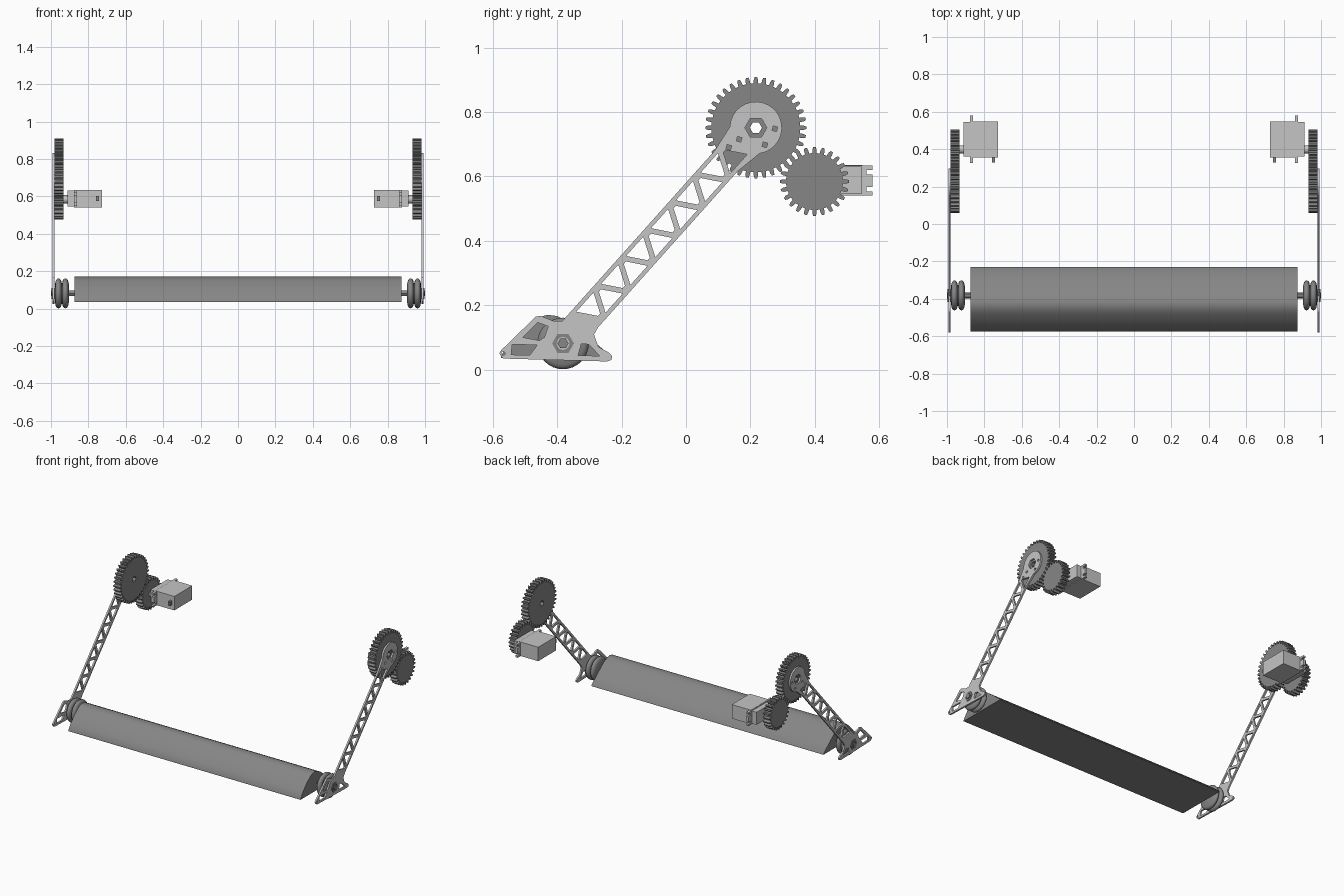
import bpy, bmesh, math
from mathutils import Matrix, Vector

if "Cube" in bpy.data.objects:
    bpy.data.objects.remove(bpy.data.objects["Cube"])


def material(name, v):
    m = bpy.data.materials.new(name)
    m.use_nodes = True
    m.diffuse_color = (v, v, v, 1)
    m.node_tree.nodes["Principled BSDF"].inputs["Base Color"].default_value = (v, v, v, 1)
    return m


LIGHT = material("light grey", 0.56)
DARK = material("dark grey", 0.24)
TO_SIDE = Matrix(((0, 0, 1), (1, 0, 0), (0, 1, 0))).to_4x4()  # profile (u, v) -> (y, z)


def finish(name, mesh, mat, smooth=False):
    bm = bmesh.new()
    bm.from_mesh(mesh)
    bmesh.ops.remove_doubles(bm, verts=bm.verts, dist=0.00005)
    bmesh.ops.recalc_face_normals(bm, faces=bm.faces)
    bm.to_mesh(mesh)
    bm.free()
    mesh.materials.clear()
    mesh.materials.append(mat)
    if smooth:
        mesh.shade_smooth()
        mesh.set_sharp_from_angle(angle=math.radians(35))
    else:
        mesh.shade_flat()
    obj = bpy.data.objects.new(name, mesh)
    bpy.context.scene.collection.objects.link(obj)
    return obj


def plate(name, outline, x0, x1, mat, holes=(), smooth=False):
    """Extrude a (y, z) outline with holes between two x positions."""
    cu = bpy.data.curves.new(name, "CURVE")
    cu.dimensions = "2D"
    cu.fill_mode = "BOTH"
    cu.extrude = abs(x1 - x0) / 2
    for pts in (outline, *holes):
        sp = cu.splines.new("POLY")
        sp.points.add(len(pts) - 1)
        for p, (u, v) in zip(sp.points, pts):
            p.co = (u, v, 0, 1)
        sp.use_cyclic_u = True
    tmp = bpy.data.objects.new(name + "_curve", cu)
    bpy.context.scene.collection.objects.link(tmp)
    dg = bpy.context.evaluated_depsgraph_get()
    mesh = bpy.data.meshes.new_from_object(tmp.evaluated_get(dg))
    bpy.data.objects.remove(tmp)
    mesh.transform(Matrix.Translation(((x0 + x1) / 2, 0, 0)) @ TO_SIDE)
    return finish(name, mesh, mat, smooth)


def ring(c, r, n, turn=0.0):
    return [(c[0] + r * math.cos(turn + math.tau * i / n),
             c[1] + r * math.sin(turn + math.tau * i / n)) for i in range(n)]


def rect(y0, y1, z0, z1):
    return [(y0, z0), (y1, z0), (y1, z1), (y0, z1)]


def lathe(name, profile, c, mat):
    """Turn an (x, radius) profile round an x axis through c."""
    bm = bmesh.new()
    vs = [bm.verts.new((x, c[0], c[1] + r)) for x, r in profile]
    es = [bm.edges.new(pair) for pair in zip(vs, vs[1:])]
    bmesh.ops.spin(bm, geom=vs + es, cent=(0, *c), axis=(1, 0, 0),
                   angle=math.tau, steps=32)
    mesh = bpy.data.meshes.new(name)
    bm.to_mesh(mesh)
    bm.free()
    return finish(name, mesh, mat, True)


def gear(teeth, c, module):
    """Gear outline with tapered teeth."""
    pitch, outer, root = (module * (teeth / 2 + k) for k in (0, 1, -1.3))
    step = math.tau / teeth
    pts = []
    for i in range(teeth):
        for r, k in ((root, -.29), (pitch, -.25), (outer, -.14),
                     (outer, .14), (pitch, .25), (root, .29)):
            a = (i + k) * step
            pts.append((c[0] + r * math.cos(a), c[1] + r * math.sin(a)))
    return pts


AXLE = (-.382, .081)
HEAD = (.217, .751)
PINION = (.399, .584)
LENGTH = math.dist(AXLE, HEAD)
D = ((Vector(HEAD) - Vector(AXLE)) / LENGTH)


def along(s, n):
    """Point s along the arm and n to its lower side."""
    return (AXLE[0] + s * D.x + n * D.y, AXLE[1] + s * D.y - n * D.x)


# Arm outline: pointed foot, straight beam, round head
HALF = .048
arm = [(-.575, .042), (-.567, .034), (-.245, .025), (-.232, .030), (-.23, .042),
       (-.24, .053), (-.272, .070), along(.085, .053), along(.11, HALF), along(.76, HALF)]
for i in range(21):
    a = math.radians(130 - 13 * i)
    arm.append(along(LENGTH + .081 * math.cos(a), .081 * math.sin(a)))
arm += [along(.76, -HALF), along(.05, -HALF), (-.41, .150), (-.452, .167),
        (-.467, .164), (-.574, .060), (-.58, .051)]

# Arm openings: foot windows, head holes and a zigzag truss
arm_holes = [
    [(-.543, .046), (-.485, .045), (-.462, .076), (-.54, .078)],
    [(-.507, .100), (-.461, .146), (-.428, .134), (-.44, .100), (-.455, .09)],
    [(-.335, .044), (-.268, .042), (-.302, .078), (-.325, .08)],
    ring((-.568, .05), .006, 10),
    ring(HEAD, .034, 6),
]
arm_holes += [ring(p, .010, 4, .5) for p in ((.133, .69), (.165, .715), (.276, .748), (.245, .698))]
for i in range(12):
    s, side = .141 + .058 * i, (-1 if i % 2 == 0 else 1)
    arm_holes.append([along(s - .040, side * .035), along(s + .040, side * .035),
                      along(s + .005, side * -.024), along(s - .005, side * -.024)])

# Servo flange with notched ears
(y0, y1, z0, z1) = (.325, .58, .54, .633)
flange = [(y0, z0), (y1, z0)]
for z in (.56, .613):
    flange += [(y1, z - .007), (y1 - .02, z - .007), (y1 - .02, z + .007), (y1, z + .007)]
flange += [(y1, z1), (y0, z1)]
for z in (.613, .56):
    flange += [(y0, z + .007), (y0 + .02, z + .007), (y0 + .02, z - .007), (y0, z - .007)]

# Wheel section: hub with two rounded treads
wheel = [(.979, .018), (.979, .05)]
for mid in (.960, .923):
    for i in range(9):
        a = math.pi * i / 8
        wheel.append((mid + .0165 * math.cos(a), .056 + .024 * math.sin(a)))
wheel += [(.904, .05), (.904, .018)]

for side, tag in ((1, "left"), (-1, "right")):
    def part(name, outline, x0, x1, mat, holes=(), smooth=False):
        plate(f"{tag}_{name}", outline, side * x0, side * x1, mat, holes, smooth)

    part("arm", arm, .982, .993, LIGHT, arm_holes)
    part("arm_gear", gear(36, HEAD, .00827), .932, .981, DARK, [ring(HEAD, .019, 6)])
    part("drive_gear", gear(24, PINION, .00827), .932, .981, DARK)
    part("axle", ring(AXLE, .017, 6), .86, 1.0, DARK)
    part("axle_nut", ring(AXLE, .034, 6), .979, .997, DARK, [ring(AXLE, .02, 16)])
    lathe(f"{tag}_wheel", [(side * x, r) for x, r in wheel], AXLE, DARK)

    # Servo
    part("servo_shaft", ring(PINION, .022, 20), .90, .934, LIGHT, smooth=True)
    part("servo_collar", rect(.36, .545, .545, .63), .868, .912, LIGHT)
    part("servo_body", rect(.356, .548, .54, .635), .728, .872, LIGHT)
    part("servo_flange", flange, .86, .877, LIGHT)
    part("servo_cable", rect(.33, .36, .575, .602), .744, .758, DARK)

# Long wedge-shaped blade between the wheels
blade = [(-.575, .036), (-.574, .044), (-.55, .08), (-.515, .118), (-.48, .148), (-.455, .163),
         (-.43, .17), (-.40, .166), (-.36, .145), (-.30, .098), (-.232, .042), (-.23, .035)]
plate("blade", blade, -.873, .873, DARK, smooth=True)
